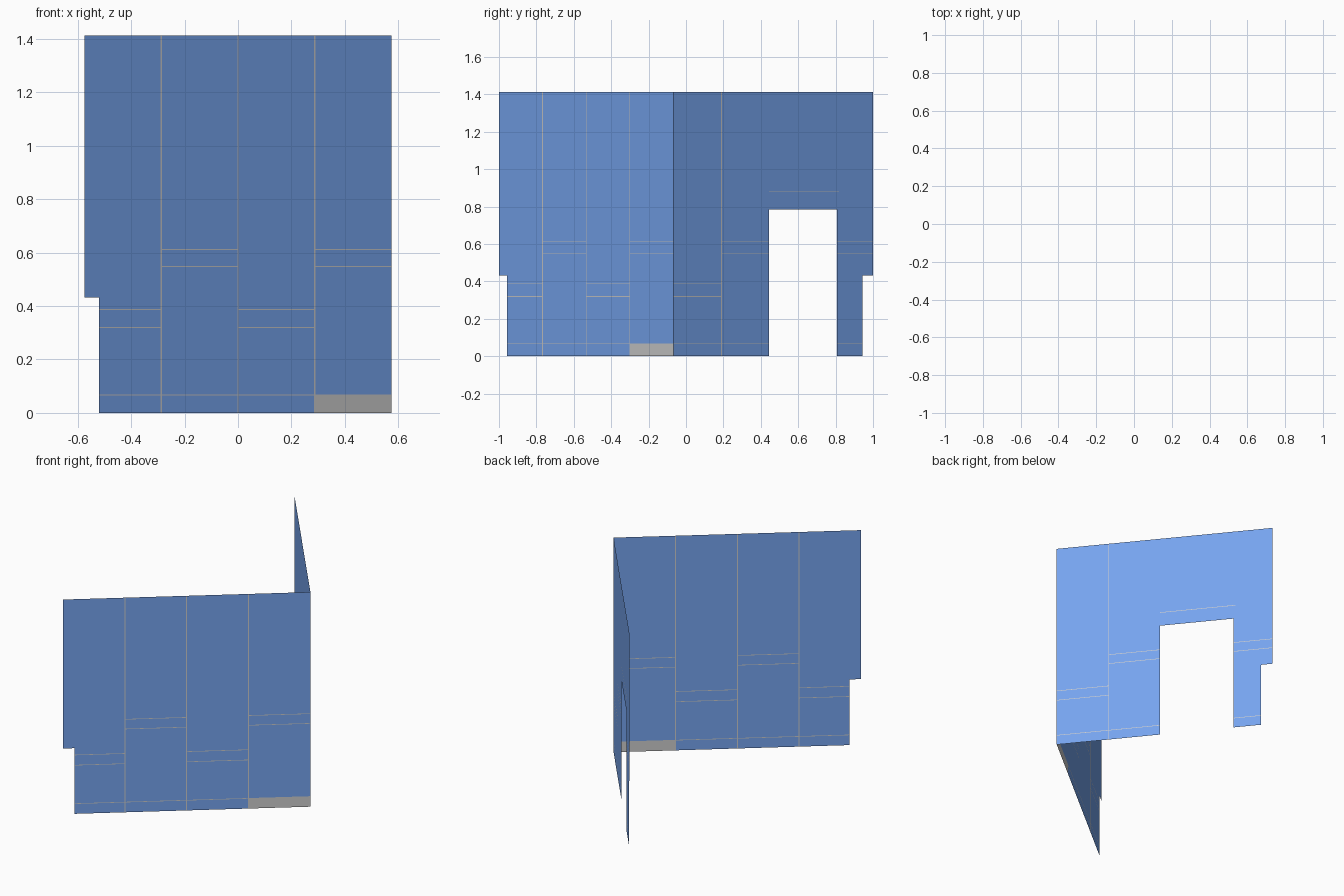
import bpy, bmesh
from mathutils import Vector

if "Cube" in bpy.data.objects:
    bpy.data.objects.remove(bpy.data.objects["Cube"])

HEIGHT, SEAM = 1.412, 0.004
blue = bpy.data.materials.new("blue_panel")
blue.diffuse_color = (0.18, 0.37, 0.85, 1)
blue.use_nodes = True
blue.node_tree.nodes["Principled BSDF"].inputs["Base Color"].default_value = blue.diffuse_color


def vertical(y, z0=0.0):
    return (y - SEAM / 2, y + SEAM / 2, z0, HEIGHT)


def horizontals(y0, y1, heights):
    return [(y0, y1, z - SEAM / 2, z + SEAM / 2) for z in heights]


def inside(y, z, rects):
    return any(a < y < b and c < z < d for a, b, c, d in rects)


def wall(name, start, end, holes, trims):
    """Thin sheet wall split into blue panels and grey trim; rects are (y0, y1, z0, z1)."""
    rects = holes + trims
    ys = sorted({start.y, end.y} | {v for r in rects for v in r[:2]})
    zs = sorted({0.0, HEIGHT} | {v for r in rects for v in r[2:]})
    meshes = {"panels": bmesh.new(), "trim": bmesh.new()}
    for y0, y1 in zip(ys, ys[1:]):
        for z0, z1 in zip(zs, zs[1:]):
            y, z = (y0 + y1) / 2, (z0 + z1) / 2
            if inside(y, z, holes):
                continue
            bm = meshes["trim" if inside(y, z, trims) else "panels"]
            corners = []
            for cy, cz in ((y0, z0), (y1, z0), (y1, z1), (y0, z1)):
                p = start.lerp(end, (cy - start.y) / (end.y - start.y))
                corners.append(bm.verts.new((p.x, cy, cz)))
            bm.faces.new(corners)
    for part, bm in meshes.items():
        bmesh.ops.remove_doubles(bm, verts=bm.verts, dist=0.0001)
        mesh = bpy.data.meshes.new(f"{name}_{part}")
        bm.to_mesh(mesh)
        bm.free()
        if part == "panels":
            mesh.materials.append(blue)
        bpy.context.collection.objects.link(bpy.data.objects.new(mesh.name, mesh))


corner = Vector((0.574, -0.067))
front_end, back_end = Vector((-0.574, -1.0)), Vector((-0.29, 1.0))
LOW, HIGH = (0.32, 0.387), (0.548, 0.612)

# Front wall: four bays with alternating rails, grey skirting in the last bay
q = [front_end.lerp(corner, i / 4).y for i in range(5)]
trims = [vertical(y) for y in q[1:4]]
for i in range(4):
    trims += horizontals(q[i], q[i + 1], HIGH if i % 2 else LOW)
trims += horizontals(q[0], q[4], [0.067])
trims.append((q[3], q[4], 0.0, 0.065))
wall("front_wall", front_end, corner, [(-1.0, -0.957, 0.0, 0.432)], trims)

# Back wall: doorway and notched end
door = (0.445, 0.807, 0.0, 0.785)
trims = [vertical(0.19)]
trims += horizontals(corner.y, 0.19, LOW)
trims += horizontals(0.19, door[0], HIGH) + horizontals(door[1], 1.0, HIGH)
trims += horizontals(corner.y, 1.0, [0.067]) + horizontals(door[0], 0.817, [0.88])
wall("back_wall", corner, back_end, [door, (0.943, 1.0, 0.0, 0.432)], trims)
